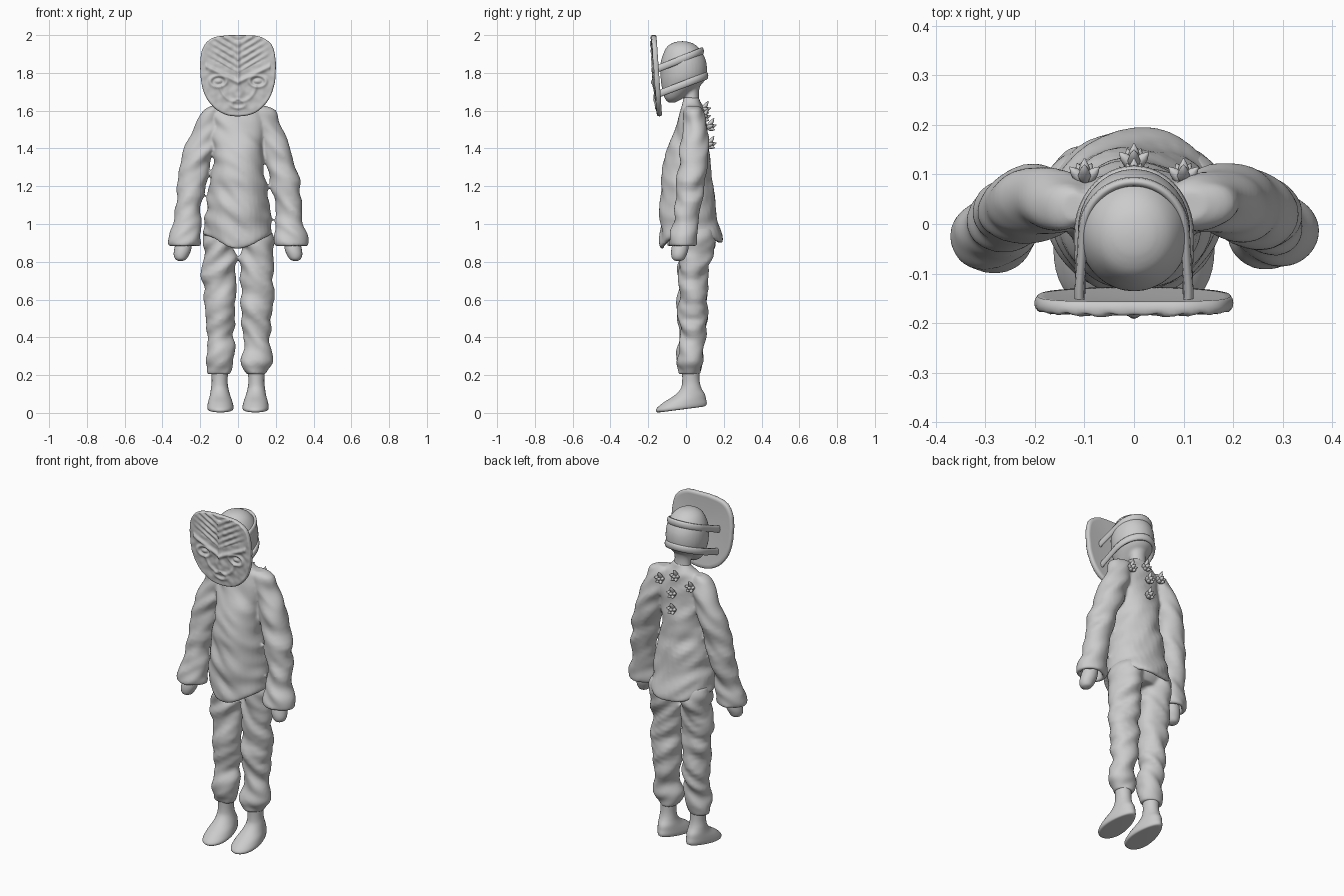
import bpy, bmesh, math
from mathutils import Vector, noise

TAU = 2 * math.pi


def spline(pts, n=5):
    """Catmull-Rom through tuples of numbers."""
    out = []
    for i in range(len(pts) - 1):
        p = [pts[max(0, min(len(pts) - 1, i + k))] for k in (-1, 0, 1, 2)]
        for s in range(n):
            t = s / n
            out.append([0.5 * (2 * b + (c - a) * t + (2 * a - 5 * b + 4 * c - d) * t * t
                               + (3 * b - a - 3 * c + d) * t ** 3) for a, b, c, d in zip(*p)])
    return out + [list(pts[-1])]


def skin(bm, rings, caps=True):
    """Bridge rings of points into a closed surface."""
    vs = [[bm.verts.new(p) for p in r] for r in rings]
    n = len(vs[0])
    for a, b in zip(vs, vs[1:]):
        for i in range(n):
            bm.faces.new((a[i], a[(i + 1) % n], b[(i + 1) % n], b[i]))
    if caps:
        bm.faces.new(vs[0][::-1])
        bm.faces.new(vs[-1])


def loft(bm, rows, side=1, fold=0.0, warp=None, seg=36):
    """Rows are (x, y, z, rx, ry) horizontal ellipses; fold adds cloth creases."""
    rings = []
    for x, y, z, rx, ry in spline(rows):
        ring = []
        for i in range(seg):
            a = TAU * i / seg
            c, s = math.cos(a), math.sin(a)
            px, py = x + rx * c, y + ry * s
            k = fold * noise.noise(Vector((px * 7 + side, py * 7, z * 15 + px * 10)))
            p = [x + (rx + k) * c, y + (ry + k) * s, z]
            if warp:
                p = warp(*p)
            ring.append((p[0] * side, p[1], p[2]))
        rings.append(ring)
    skin(bm, rings)


def finish(bm, name, voxel=0, smooth=0):
    bmesh.ops.recalc_face_normals(bm, faces=bm.faces)
    for f in bm.faces:
        f.smooth = True
    me = bpy.data.meshes.new(name)
    bm.to_mesh(me)
    bm.free()
    ob = bpy.data.objects.new(name, me)
    bpy.context.collection.objects.link(ob)
    if voxel:
        m = ob.modifiers.new("merge", 'REMESH')
        m.mode, m.voxel_size, m.use_smooth_shade = 'VOXEL', voxel, True
    if smooth:
        m = ob.modifiers.new("soften", 'SMOOTH')
        m.iterations, m.factor = smooth, 0.5
    return ob


# Shirt: torso with a lobed hem, plus two bell sleeves
def hem(x, y, z):
    w = max(0, min(1, (1.2 - z) / 0.25))
    a = math.atan2(y, x)
    return [x, y, z - w * math.sin(a) ** 2 * (0.07 if y < 0 else 0.04)]


bm = bmesh.new()
loft(bm, [(0, .03, 1.67, .045, .04), (0, .03, 1.64, .07, .05), (0, .03, 1.60, .125, .062),
          (0, .025, 1.5, .145, .085), (0, .01, 1.4, .128, .112), (0, .003, 1.3, .137, .127),
          (0, .008, 1.2, .15, .138), (0, .01, 1.1, .168, .15), (0, .02, 1.02, .178, .16),
          (0, .026, .95, .176, .166), (0, .026, .945, .155, .145), (0, .026, 1.03, .15, .13)],
     fold=.018, warp=hem)
sleeve = [(.115, .04, 1.625, .03, .03), (.13, .042, 1.60, .06, .05), (.155, .045, 1.53, .068, .06),
          (.185, .045, 1.45, .076, .068), (.21, .04, 1.36, .08, .076), (.24, .028, 1.25, .078, .072),
          (.262, .012, 1.12, .072, .068), (.27, -.005, 1.01, .07, .066), (.279, -.015, .95, .086, .072),
          (.283, -.02, .89, .088, .074), (.283, -.02, .888, .066, .054), (.28, -.02, .95, .058, .05)]
for s in (1, -1):
    loft(bm, sleeve, s, fold=.02)
finish(bm, "shirt", .008, 4)

# Trousers with gathered cuffs
bm = bmesh.new()
loft(bm, [(0, .045, 1.02, .1, .08), (0, .045, .97, .155, .1), (0, .045, .92, .165, .1),
          (0, .045, .885, .12, .08)])
leg = [(.095, .05, .98, .075, .08), (.104, .05, .9, .086, .1), (.101, .042, .8, .086, .085),
       (.1, .035, .68, .084, .077), (.098, .036, .55, .082, .075), (.095, .036, .42, .075, .068),
       (.096, .025, .34, .074, .066), (.098, .02, .27, .078, .07), (.097, .024, .23, .066, .058),
       (.097, .024, .205, .055, .05)]
for s in (1, -1):
    loft(bm, leg, s, fold=.024)
finish(bm, "trousers", .008, 4)


# Shoes, toes flat and heels slightly raised
def shoe_shape(x, y, z):
    low = max(0, 1 - z / .14)
    k = 1 - 1.6 * low * (y + .05)
    return [.093 + (x - .093) * k, y, z + .13 * low * max(0, y + .16)]


for s, n in ((1, "left"), (-1, "right")):
    bm = bmesh.new()
    loft(bm, [(.093, -.03, 0, .05, .10), (.093, -.026, .003, .066, .128), (.093, -.024, .02, .071, .134),
              (.094, -.008, .05, .066, .114), (.095, .018, .085, .056, .082), (.097, .027, .125, .047, .056),
              (.097, .026, .17, .042, .046), (.097, .024, .24, .046, .046)], s, warp=shoe_shape)
    finish(bm, n + "_shoe")
    # Mitten-like hands
    bm = bmesh.new()
    loft(bm, [(.275, -.02, 1.0, .03, .03), (.282, -.024, .93, .04, .04), (.292, -.032, .87, .045, .045),
              (.3, -.038, .835, .04, .04), (.303, -.04, .812, .027, .029), (.304, -.04, .803, .006, .006)], s)
    finish(bm, n + "_hand")

# Head and neck
bm = bmesh.new()
loft(bm, [(0, -.02, 1.968, .005, .005), (0, -.02, 1.962, .04, .042), (0, -.019, 1.94, .075, .08),
          (0, -.015, 1.9, .1, .106), (0, -.013, 1.85, .112, .122), (0, -.013, 1.79, .112, .122),
          (0, -.022, 1.745, .1, .11), (0, -.045, 1.7, .075, .078), (0, -.065, 1.665, .048, .048),
          (0, -.075, 1.642, .015, .018)])
loft(bm, [(0, .02, 1.8, .065, .065), (0, .027, 1.74, .056, .05), (0, .03, 1.69, .046, .038),
          (0, .034, 1.6, .055, .042)])
finish(bm, "head", .007, 5)


# Two straps wrapping the skull and reaching forward to the mask
def strap(name, z_front, z_back, rx_f, rx, back, half):
    path = [(-rx_f, -.155), (-rx_f, -.13), (-(rx + rx_f) / 2, -.08)]
    path += [(-rx * math.cos(t * math.pi / 10), -.02 + (back + .02) * math.sin(t * math.pi / 10))
             for t in range(11)]
    path += [(rx_f - (rx_f - rx) / 2, -.08), (rx_f, -.13), (rx_f, -.155)]
    rings = []
    pts = spline(path, 4)
    for i, (x, y) in enumerate(pts):
        a, b = pts[max(0, i - 1)], pts[min(len(pts) - 1, i + 1)]
        nrm = Vector((-(b[1] - a[1]), b[0] - a[0])).normalized()
        z = z_front + (z_back - z_front) * (y + .155) / (back + .155)
        rings.append([(x + nrm.x * .01 * math.cos(q), y + nrm.y * .01 * math.cos(q),
                       z + half * math.sin(q)) for q in [TAU * k / 10 for k in range(10)]])
    bm = bmesh.new()
    skin(bm, rings)
    finish(bm, name)


strap("upper_strap", 1.82, 1.915, .11, .103, .085, .021)
strap("lower_strap", 1.685, 1.785, .108, .111, .108, .021)


# Carved mask: rounded slab with face relief
def g(v, w):
    return math.exp(-(v / w) ** 2)


def relief(x, z):
    u = abs(x)
    r = math.hypot((u - .105) / 1.5, z - 1.755)
    h = .007 * g(r - .029, .007) + .006 * g(r, .010) - .005 * g(r - .017, .006)
    h += .011 * g(z - (1.76 + .5 * (u - .02)), .013) * (u < .17)                  # brows
    h += .009 * g(u, .011 + .018 * g(z - 1.70, .025)) * (1.655 < z < 1.97)        # nose ridge
    h += .006 * g(math.hypot(u, z - 1.74) - .095, .009) * (z < 1.735)             # cheek folds
    h += .007 * g(math.hypot(x / 1.6, z - 1.635) - .022, .007)                    # lips
    h += .004 * math.sin((z - .6 * u) * 175) * g(u - .08, .07) * (z > 1.80 + .5 * u)
    h += .003 * noise.noise(Vector((u * 35, 0, z * 35)))
    return h


def rim(a):
    c, s = abs(math.cos(a)), math.sin(a)
    e, b = (3.3, .178) if s > 0 else (2.25, .252)
    r = ((c / .2) ** e + (abs(s) / b) ** e) ** (-1 / e)
    return r * (1 + .012 * noise.noise(Vector((4 * math.cos(a), 4 * s, 2))))


bm = bmesh.new()
N, M = 144, 44
prof = [(k / M * .975, -.013, 1) for k in range(1, M + 1)]                        # front
prof += [(.993, -.008, .5), (1, 0, 0), (.992, .009, 0), (.97, .014, 0), (.9, .013, 0), (.5, .006, 0), (.02, .004, 0)]
rings = []
for s, dy, amt in prof:
    ring = []
    for i in range(N):
        a = TAU * i / N
        x, z = s * rim(a) * math.cos(a), 1.822 + s * rim(a) * math.sin(a)
        y = -.156 - .07 * (z - 1.79) + dy - amt * relief(x, z)
        ring.append((x, y, z))
    rings.append(ring)
skin(bm, rings)
finish(bm, "mask")

# Thorn clusters sprouting from the upper back
spots = [(0, .085, 1.60), (0, .115, 1.51), (0, .115, 1.415), (.1, .085, 1.56), (-.1, .085, 1.56)]
bm = bmesh.new()
for bx, by, bz in spots:
    for dx, dy, dz, ln in [(0, .6, .9, .062), (.7, .7, .35, .045), (-.7, .7, .35, .045),
                           (.35, .9, -.3, .042), (-.35, .9, -.3, .042), (0, 1, .3, .05)]:
        d = Vector((dx, dy, dz)).normalized()
        q = d.to_track_quat('Z', 'Y')
        base = Vector((bx, by, bz))
        skin(bm, [[base + q @ Vector((r * math.cos(TAU * k / 8), r * math.sin(TAU * k / 8), h * ln))
                   for k in range(8)]
                  for r, h in ((.009, 0), (.013, .35), (.009, .7), (.001, 1))])
finish(bm, "back_thorns")
